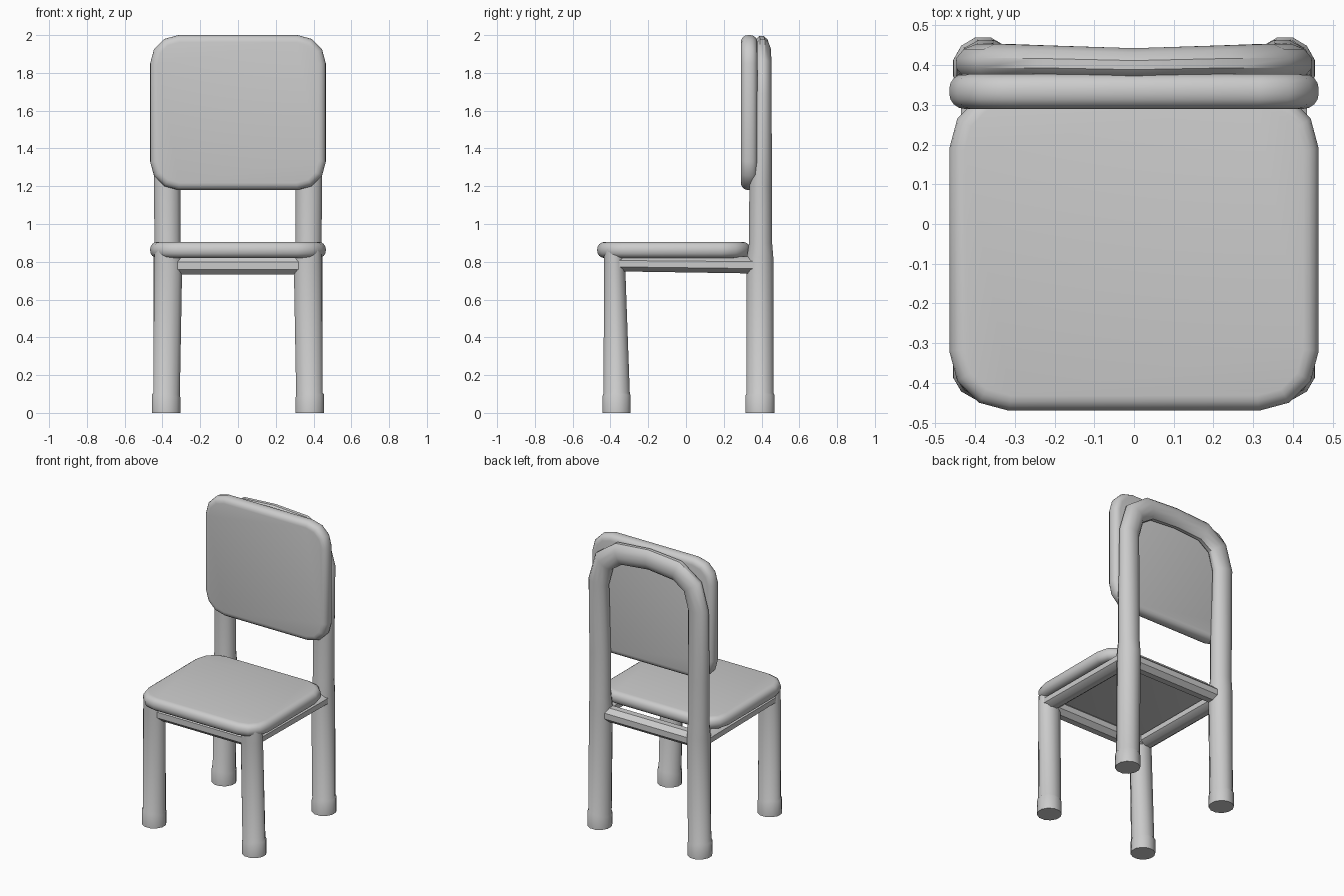
import bpy, bmesh, math
from mathutils import Vector

if "Cube" in bpy.data.objects:
    bpy.data.objects.remove(bpy.data.objects["Cube"], do_unlink=True)

GREY = (0.6, 0.6, 0.6, 1)
mat = bpy.data.materials.new("plain_grey")
mat.use_nodes = True
mat.diffuse_color = GREY
mat.node_tree.nodes["Principled BSDF"].inputs["Base Color"].default_value = GREY


def finish(name, bm, angle=35):
    bmesh.ops.recalc_face_normals(bm, faces=bm.faces)
    mesh = bpy.data.meshes.new(name)
    bm.to_mesh(mesh)
    bm.free()
    obj = bpy.data.objects.new(name, mesh)
    bpy.context.collection.objects.link(obj)
    mesh.materials.append(mat)
    bpy.ops.object.select_all(action="DESELECT")
    obj.select_set(True)
    bpy.context.view_layer.objects.active = obj
    bpy.ops.object.shade_smooth_by_angle(angle=math.radians(angle))
    return obj


def cushion(name, low, high, axis, corner, edge):
    """Box with rounded corners around one axis, then softened rims."""
    low, high = Vector(low), Vector(high)
    bm = bmesh.new()
    bmesh.ops.create_cube(bm, size=1)
    for v in bm.verts:
        v.co = Vector([(low[i] + high[i]) / 2 + v.co[i] * (high[i] - low[i])
                       for i in range(3)])
    along = [e for e in bm.edges
             if abs((e.verts[0].co - e.verts[1].co).normalized()[axis]) > 0.9]
    bmesh.ops.bevel(bm, geom=along, offset=corner, segments=3, profile=0.5,
                    affect="EDGES")
    bm.normal_update()
    rims = [e for e in bm.edges
            if sum(abs(f.normal[axis]) > 0.9 for f in e.link_faces) == 1]
    bmesh.ops.bevel(bm, geom=rims, offset=edge, segments=4, profile=0.5,
                    affect="EDGES")
    return finish(name, bm)


def sweep(name, rings, side, sides=12, angle=40):
    """Tube through (centre, width, depth) rings; side is the depth direction."""
    bm = bmesh.new()
    side = Vector(side)
    centres = [Vector(r[0]) for r in rings]
    loops = []
    for i, (c, w, d) in enumerate(rings):
        before, after = centres[max(i - 1, 0)], centres[min(i + 1, len(rings) - 1)]
        into = (centres[i] - before).normalized()
        out = (after - centres[i]).normalized()
        if i in (0, len(rings) - 1):
            into = out = (after - before).normalized()
        normal = (into + out).normalized().cross(side).normalized()
        ring = []
        for k in range(sides):
            a = math.tau * (k + 0.5) / sides
            ring.append(bm.verts.new(centres[i] + normal * w * math.cos(a)
                                     + side * d * math.sin(a)))
        loops.append(ring)
    for a, b in zip(loops, loops[1:]):
        for k in range(sides):
            n = (k + 1) % sides
            bm.faces.new((a[k], a[n], b[n], b[k]))
    bm.faces.new(loops[0])
    bm.faces.new(loops[-1])
    return finish(name, bm, angle)


# Upholstered parts
cushion("seat", (-0.465, -0.47, 0.82), (0.465, 0.34, 0.905), 2, 0.15, 0.038)
cushion("back_pad", (-0.465, 0.29, 1.18), (0.465, 0.378, 2.0), 1, 0.15, 0.038)

# Rear legs and arched back in one continuous tube
half = [((0.38, 0.392, 0.0), 0.078, 0.08),
        ((0.38, 0.392, 0.09), 0.078, 0.08),
        ((0.378, 0.392, 0.1), 0.073, 0.075),
        ((0.372, 0.392, 0.82), 0.077, 0.073),
        ((0.373, 0.395, 0.9), 0.072, 0.063),
        ((0.375, 0.395, 1.2), 0.072, 0.062),
        ((0.378, 0.405, 1.68), 0.072, 0.05),
        ((0.335, 0.405, 1.83), 0.074, 0.05),
        ((0.22, 0.405, 1.91), 0.074, 0.046)]
arch = half + [((0, 0.4, 1.928), 0.07, 0.044)]
arch += [((-c[0], c[1], c[2]), w, d) for c, w, d in reversed(half)]
sweep("back_frame", arch, (0, 1, 0))

# Front legs with slightly wider feet
for label, s in (("left", 1), ("right", -1)):
    sweep(f"front_leg_{label}",
          [((s * 0.38, -0.367, 0.0), 0.078, 0.077),
           ((s * 0.38, -0.367, 0.09), 0.078, 0.077),
           ((s * 0.378, -0.367, 0.1), 0.073, 0.072),
           ((s * 0.37, -0.378, 0.78), 0.077, 0.058),
           ((s * 0.372, -0.38, 0.87), 0.07, 0.055)], (0, 1, 0))
    # Side rail under the seat
    sweep(f"side_rail_{label}",
          [((s * 0.38, -0.37, 0.79), 0.044, 0.06),
           ((s * 0.38, 0.39, 0.782), 0.048, 0.06)], (1, 0, 0), 8)

# Cross rails joining the legs
for label, y in (("front", -0.37), ("rear", 0.385)):
    sweep(f"{label}_rail", [((-0.37, y, 0.78), 0.052, 0.055),
                            ((0.37, y, 0.78), 0.052, 0.055)], (0, 1, 0), 8)
